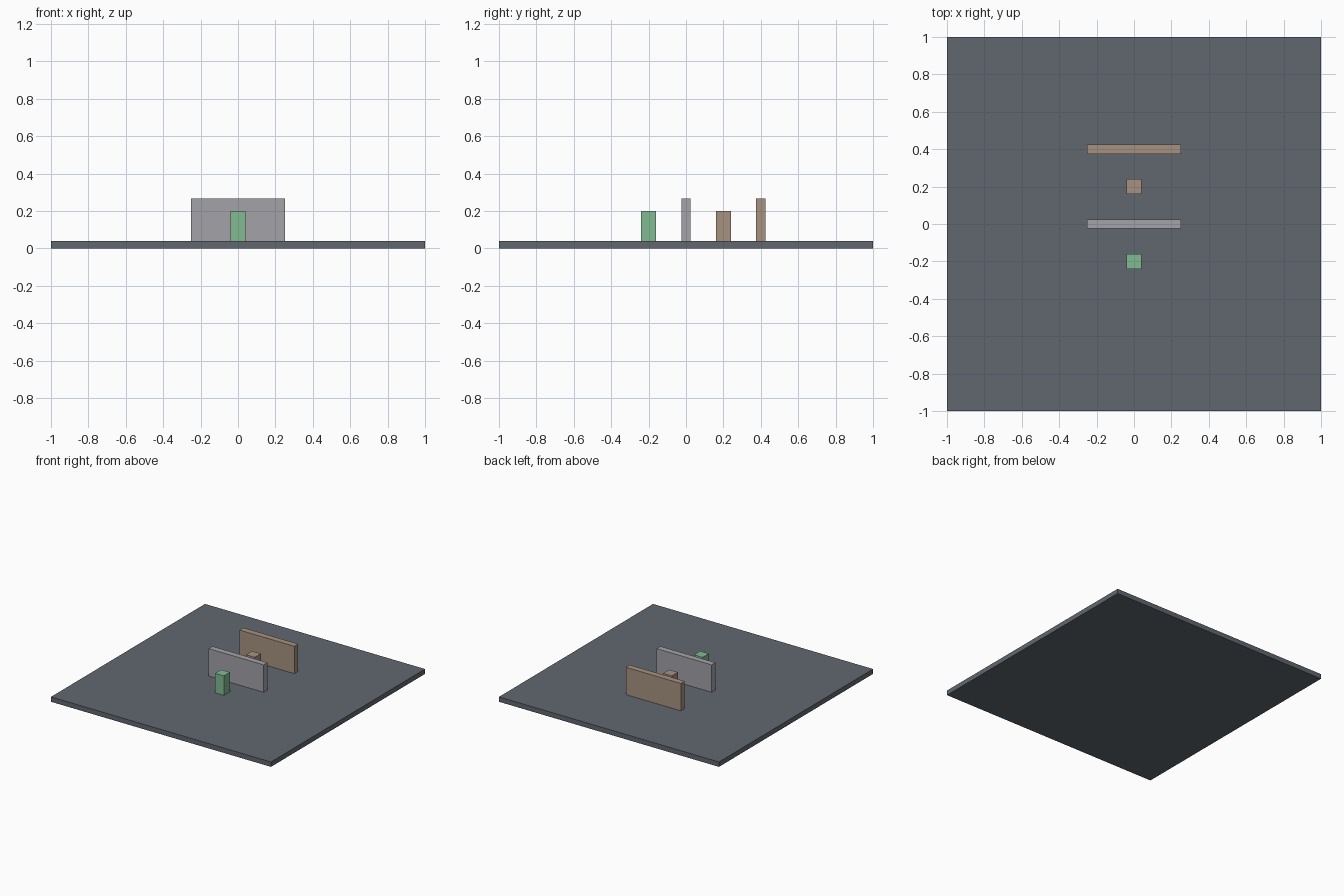
import bpy

if "Cube" in bpy.data.objects:
    bpy.data.objects.remove(bpy.data.objects["Cube"])


def srgb(*rgb):
    """Convert 0-255 display colour to linear values."""
    return tuple(((c / 255 + 0.055) / 1.055) ** 2.4 for c in rgb) + (1.0,)


def material(name, *rgb):
    mat = bpy.data.materials.new(name)
    mat.diffuse_color = srgb(*rgb)
    mat.use_nodes = True
    mat.node_tree.nodes["Principled BSDF"].inputs["Base Color"].default_value = mat.diffuse_color
    return mat


def box(name, y, size, bottom, mat):
    """Box centred on x = 0, resting on the given height."""
    bpy.ops.mesh.primitive_cube_add(size=1, location=(0, y, bottom + size[2] / 2))
    obj = bpy.context.object
    obj.name = name
    obj.scale = size
    bpy.ops.object.transform_apply(location=False, rotation=False, scale=True)
    obj.data.materials.append(mat)
    return obj


slate = material("slate_grey", 97, 103, 112)
silver = material("light_grey", 163, 162, 168)
tan = material("tan", 167, 146, 128)
green = material("soft_green", 130, 187, 145)

BASE_TOP = 0.04
POST = (0.08, 0.08, 0.16)
PANEL = (0.5, 0.05, 0.225)

# Ground slab
box("base_slab", 0, (2, 2, BASE_TOP), 0, slate)

# Posts and panels standing in a row from front to back
box("front_post", -0.2, POST, BASE_TOP, green)
box("middle_panel", 0.0, PANEL, BASE_TOP, silver)
box("back_post", 0.2, POST, BASE_TOP, tan)
box("back_panel", 0.4, PANEL, BASE_TOP, tan)
